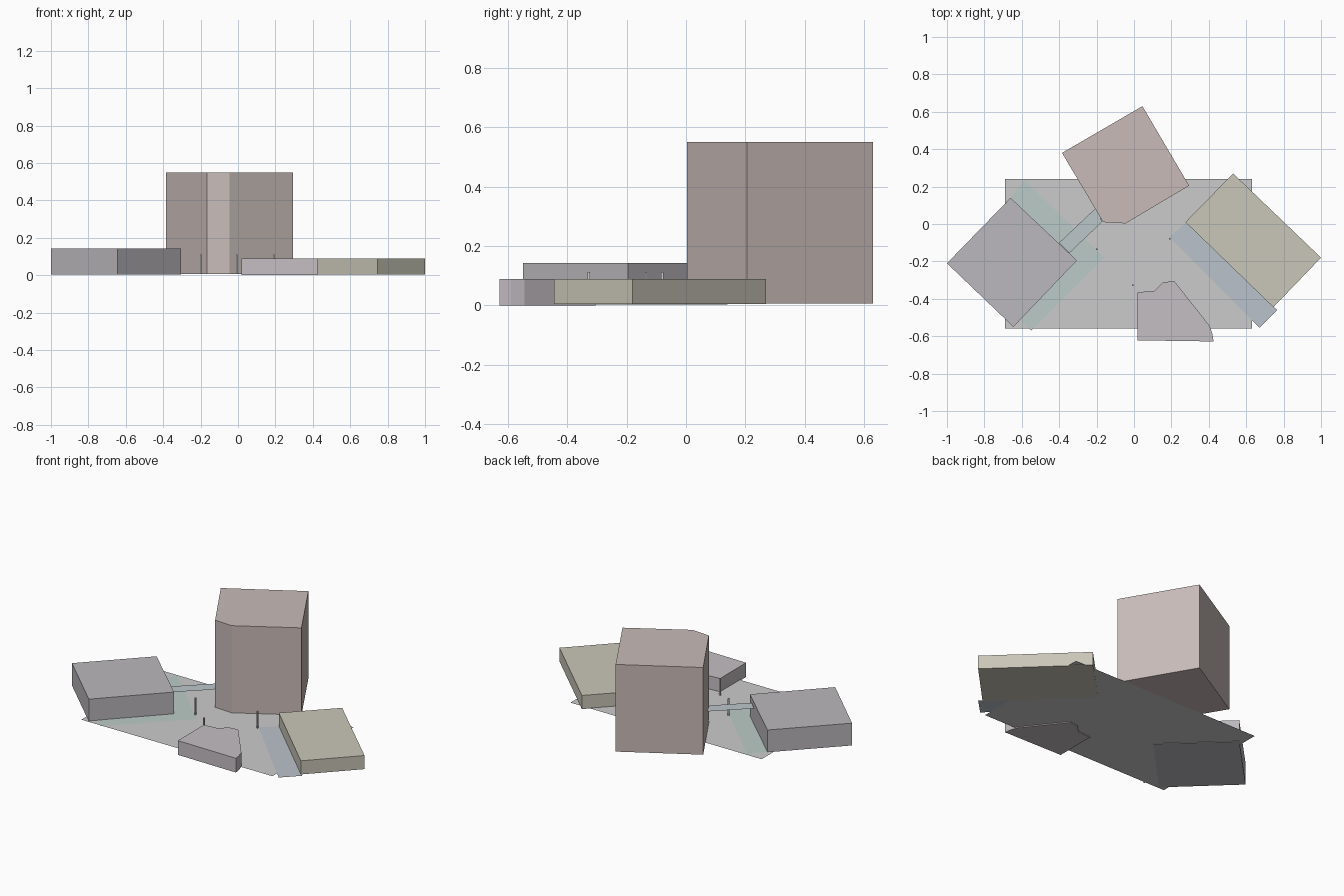
import bpy
import bmesh


def part(name, outline, z0, z1=None, colour=None):
    """Flat sheet at z0, or a closed prism from z0 up to z1."""
    bm = bmesh.new()
    face = bm.faces.new([bm.verts.new((x, y, z0)) for x, y in outline])
    face.normal_update()
    if face.normal.z < 0:
        face.normal_flip()
    if z1 is not None:
        new = bmesh.ops.extrude_face_region(bm, geom=[face], use_keep_orig=True)["geom"]
        top = [v for v in new if isinstance(v, bmesh.types.BMVert)]
        bmesh.ops.translate(bm, verts=top, vec=(0, 0, z1 - z0))
        bmesh.ops.recalc_face_normals(bm, faces=bm.faces)
    mesh = bpy.data.meshes.new(name)
    bm.to_mesh(mesh)
    bm.free()
    obj = bpy.data.objects.new(name, mesh)
    bpy.context.collection.objects.link(obj)
    if colour:
        mat = bpy.data.materials.new(name)
        mat.diffuse_color = (*colour, 1)
        mesh.materials.append(mat)
    return obj


# Site ground
part("ground", [(-0.69, -0.56), (0.63, -0.56), (0.63, 0.24), (-0.69, 0.24)], 0.006)

# Paving beside the left and right blocks
part("left_paving", [(-0.66, 0.14), (-0.585, 0.235), (-0.16, -0.18),
                     (-0.55, -0.57), (-0.61, -0.51), (-0.38, -0.19)],
     0.0065, colour=(0.50, 0.60, 0.57))
part("right_paving", [(0.19, -0.07), (0.67, -0.555), (0.765, -0.46), (0.28, 0.01)],
     0.0065, colour=(0.50, 0.54, 0.60))

# Tower with one clipped corner
part("tower", [(0.045, 0.63), (-0.385, 0.38), (-0.165, 0.01),
               (-0.045, 0.003), (0.295, 0.205)],
     0.006, 0.55, (0.58, 0.50, 0.48))

# Low blocks around the courtyard
part("left_block", [(-1.0, -0.21), (-0.66, 0.14), (-0.305, -0.195), (-0.645, -0.55)],
     0.003, 0.142, (0.50, 0.48, 0.51))
part("right_block", [(0.53, 0.27), (0.275, 0.01), (0.745, -0.445), (1.0, -0.18)],
     0.004, 0.089, (0.59, 0.57, 0.48))
part("front_block", [(0.02, -0.365), (0.11, -0.357), (0.155, -0.312), (0.215, -0.305),
                     (0.405, -0.545), (0.42, -0.59), (0.425, -0.628), (0.02, -0.622)],
     0.0, 0.089, (0.56, 0.52, 0.55))

# Thin walkway from left block to tower
part("walkway", [(-0.40, -0.10), (-0.345, -0.155), (-0.17, 0.012), (-0.205, 0.085)],
     0.115, colour=(0.50, 0.57, 0.60))

# Courtyard posts
for i, (x, y) in enumerate([(-0.2, -0.135), (-0.006, -0.328), (0.19, -0.08)], 1):
    r = 0.004
    part(f"post_{i}", [(x - r, y - r), (x + r, y - r), (x + r, y + r), (x - r, y + r)],
         0.006, 0.112)
